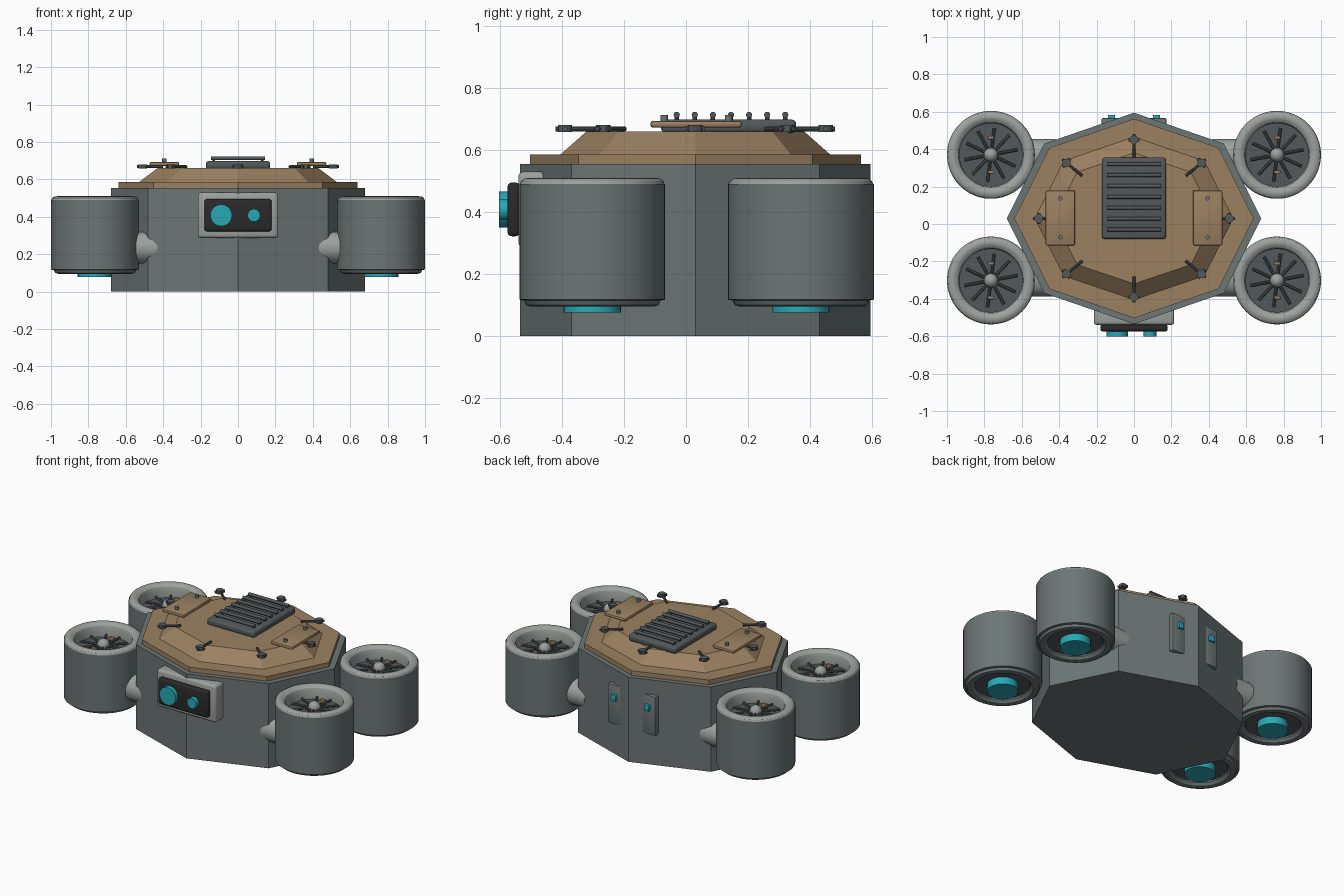
import bpy, bmesh, math
from mathutils import Vector, Matrix

if "Cube" in bpy.data.objects:
    bpy.data.objects.remove(bpy.data.objects["Cube"])

def mat(name, rgb):
    m = bpy.data.materials.new(name)
    m.diffuse_color = (*rgb, 1)
    m.use_nodes = True
    m.node_tree.nodes["Principled BSDF"].inputs["Base Color"].default_value = m.diffuse_color
    return m

GREY = mat("hull_grey", (0.15, 0.18, 0.18))
DARK = mat("dark_grey", (0.085, 0.10, 0.105))
LIGHT = mat("light_grey", (0.33, 0.36, 0.34))
TAN = mat("tan", (0.33, 0.22, 0.12))
TEAL = mat("teal", (0.02, 0.40, 0.47))
BLACK = mat("black", (0.024, 0.022, 0.022))
CY = 0.03  # hull centre in y

def finish(name, bm, m, smooth=True):
    bmesh.ops.recalc_face_normals(bm, faces=bm.faces)
    me = bpy.data.meshes.new(name)
    bm.to_mesh(me)
    bm.free()
    me.materials.append(m)
    ob = bpy.data.objects.new(name, me)
    bpy.context.collection.objects.link(ob)
    if smooth:
        bpy.ops.object.select_all(action='DESELECT')
        ob.select_set(True)
        bpy.context.view_layer.objects.active = ob
        bpy.ops.object.shade_smooth_by_angle(angle=math.radians(32))
    return ob

def box(name, lo, hi, m, bevel=0.0, seg=2):
    lo, hi = Vector(lo), Vector(hi)
    bm = bmesh.new()
    bmesh.ops.create_cube(bm, size=1)
    bmesh.ops.transform(bm, verts=bm.verts, matrix=Matrix.Translation((lo + hi) / 2)
                        @ Matrix.Diagonal((*(hi - lo), 1)))
    if bevel:
        bmesh.ops.bevel(bm, geom=bm.edges[:], offset=bevel, segments=seg,
                        profile=0.5, affect='EDGES')
    return finish(name, bm, m)

def rod(name, a, b, r, m, n=32):
    a, b = Vector(a), Vector(b)
    d = b - a
    bm = bmesh.new()
    bmesh.ops.create_cone(bm, cap_ends=True, segments=n, radius1=r, radius2=r, depth=d.length)
    bmesh.ops.transform(bm, verts=bm.verts, matrix=Matrix.Translation((a + b) / 2)
                        @ d.to_track_quat('Z', 'Y').to_matrix().to_4x4())
    return finish(name, bm, m)

def ball(name, c, r, m, n=16):
    bm = bmesh.new()
    bmesh.ops.create_uvsphere(bm, u_segments=n, v_segments=n // 2, radius=r)
    bmesh.ops.translate(bm, verts=bm.verts, vec=c)
    return finish(name, bm, m)

def octagon_stack(name, rings, m):
    # stretched octagon levels: (x radius, y radius, z)
    bm = bmesh.new()
    loops = [[bm.verts.new((rx * math.cos(i * math.pi / 4), CY + ry * math.sin(i * math.pi / 4), z))
              for i in range(8)] for rx, ry, z in rings]
    for a, b in zip(loops, loops[1:]):
        for i in range(8):
            j = (i + 1) % 8
            bm.faces.new((a[i], a[j], b[j], b[i]))
    bm.faces.new(loops[0])
    bm.faces.new(loops[-1])
    return finish(name, bm, m, smooth=False)

def lathe(name, profile, c, m, n=48):
    bm = bmesh.new()
    vs = [bm.verts.new((r, 0, z)) for r, z in profile]
    es = [bm.edges.new(p) for p in zip(vs, vs[1:])]
    bmesh.ops.spin(bm, geom=vs + es, cent=(0, 0, 0), axis=(0, 0, 1),
                   angle=2 * math.pi, steps=n)
    bmesh.ops.remove_doubles(bm, verts=bm.verts, dist=1e-4)
    bmesh.ops.translate(bm, verts=bm.verts, vec=(c[0], c[1], 0))
    return finish(name, bm, m)

# Hull and stepped roof
octagon_stack("hull", [(0.68, 0.565, 0), (0.68, 0.565, 0.555)], GREY)
octagon_stack("roof", [(0.64, 0.533, 0.555), (0.64, 0.533, 0.585), (0.53, 0.435, 0.585),
                       (0.43, 0.35, 0.66)], TAN)

# Roof clamps around the rim
for i in range(8):
    a = i * math.pi / 4
    u = Vector((math.cos(a) * 0.51, math.sin(a) * 0.42, 0))
    p = Vector((0, CY, 0.668)) + u
    d = u.normalized()
    side = Vector((-d.y, d.x, 0))
    rod("clamp_rod", p + d * 0.03, p - d * 0.11, 0.008, DARK, 10)
    rod("clamp_base", p - Vector((0, 0, 0.01)), p + Vector((0, 0, 0.012)), 0.023, DARK, 12)
    rod("clamp_bar", p - side * 0.03, p + side * 0.03, 0.009, DARK, 8)

# Roof vent with slats
box("vent_plate", (-0.172, -0.08, 0.655), (0.172, 0.355, 0.698), DARK, 0.014, 3)
for i in range(7):
    y = -0.03 + i * 0.0583
    rod("vent_slat", (-0.145, y, 0.713), (0.145, y, 0.713), 0.010, DARK, 12)
    for s in (-1, 1):
        rod("slat_foot", (s * 0.13, y, 0.69), (s * 0.13, y, 0.712), 0.007, DARK, 8)

# Roof hatches with bolts
for s in (-1, 1):
    x0, x1 = sorted((s * 0.315, s * 0.472))
    box("roof_hatch", (x0, -0.115, 0.672), (x1, 0.18, 0.694), TAN, 0.009)
    for y in (-0.07, 0.137):
        rod("hatch_bolt", (s * 0.393, y, 0.69), (s * 0.393, y, 0.712), 0.012, GREY, 12)

# Sensor housing on the front
box("sensor_housing", (-0.215, -0.54, 0.287), (0.215, -0.42, 0.53), LIGHT, 0.016, 3)
box("sensor_panel", (-0.18, -0.575, 0.322), (0.18, -0.535, 0.495), BLACK, 0.014, 3)
rod("large_lens", (-0.09, -0.56, 0.408), (-0.09, -0.602, 0.408), 0.058, TEAL)
rod("small_lens", (0.085, -0.56, 0.408), (0.085, -0.602, 0.408), 0.034, TEAL)

# Rear panels with indicator lamps
for s in (-1, 1):
    x0, x1 = sorted((s * 0.07, s * 0.175))
    box("rear_panel", (x0, 0.50, 0.20), (x1, 0.568, 0.46), GREY, 0.012)
    box("rear_lamp", (s * 0.12 - 0.019, 0.55, 0.36), (s * 0.12 + 0.019, 0.584, 0.40), TEAL, 0.004)

# Four ducted fan pods
for s in (-1, 1):
    for y in (-0.302, 0.37):
        x = s * 0.765
        c = (x, y)
        rod("pod_arm", (s * 0.42, y, 0.235), (s * 0.58, y, 0.235), 0.085, LIGHT)
        lathe("pod_shell", [(0.165, 0.14), (0.165, 0.115), (0.178, 0.10), (0.195, 0.095),
                            (0.213, 0.10), (0.22, 0.115), (0.235, 0.118), (0.235, 0.49)], c, GREY)
        lathe("pod_rim", [(0.168, 0.42), (0.168, 0.475), (0.175, 0.495), (0.19, 0.507), (0.203, 0.51),
                          (0.218, 0.508), (0.229, 0.50), (0.235, 0.485)], c, LIGHT)
        lathe("fan_floor", [(0, 0.425), (0.17, 0.425)], c, DARK)
        lathe("pod_underside", [(0, 0.125), (0.168, 0.125)], c, DARK)
        rod("thruster", (x, y, 0.13), (x, y, 0.077), 0.092, TEAL)
        ball("fan_hub", (x, y, 0.452), 0.038, LIGHT)
        for k in range(10):
            a = (k + 0.3) * math.pi / 5
            d = Vector((math.cos(a), math.sin(a), 0))
            o = Vector((x, y, 0.447))
            rod("fan_blade", o + d * 0.03, o + d * 0.145, 0.008, DARK, 8)
        for t in (-1, 1):
            yy = y + t * 0.092
            box("fan_clip", (x - 0.017, yy - 0.009, 0.43), (x + 0.017, yy + 0.009, 0.468), TAN, 0.003)
